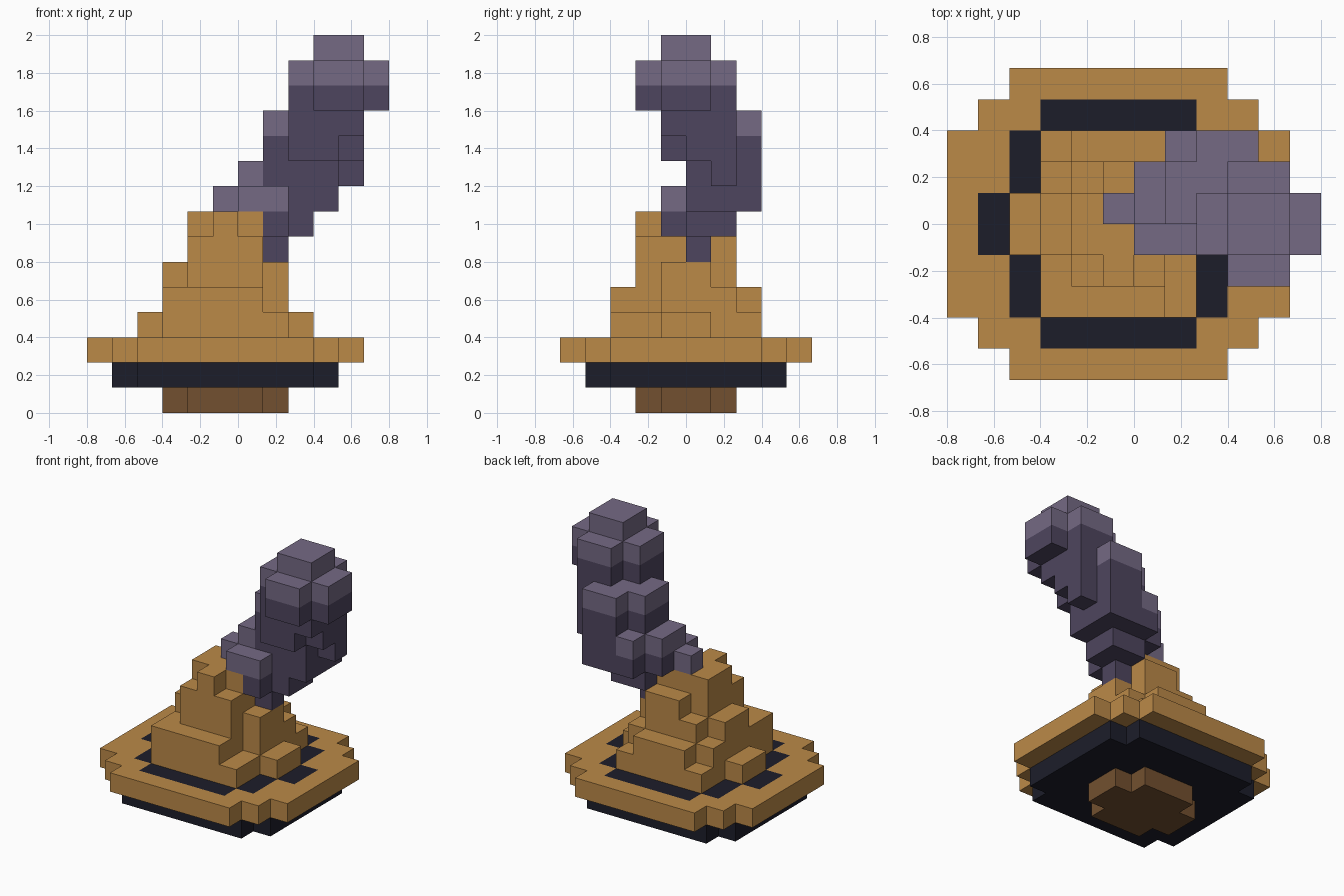
import bpy, bmesh, math
from mathutils import Vector

if "Cube" in bpy.data.objects:
    bpy.data.objects.remove(bpy.data.objects["Cube"], do_unlink=True)

U = 2 / 15                          # edge of one block
ORIGIN = Vector((-6, -5, 0))


def material(name, rgb):
    linear = [(c / 255) ** 2.2 for c in rgb] + [1]
    m = bpy.data.materials.new(name)
    m.use_nodes = True
    m.diffuse_color = linear
    bsdf = m.node_tree.nodes["Principled BSDF"]
    bsdf.inputs["Base Color"].default_value = linear
    bsdf.inputs["Roughness"].default_value = 0.9
    return m


gold = material("straw_gold", (186, 136, 73))
dark = material("charcoal", (34, 35, 46))
brown = material("wood_brown", (114, 81, 51))
light_purple = material("light_purple", (116, 105, 131))
deep_purple = material("deep_purple", (79, 71, 95))


def block(x, y, z):
    """Cells in half-open ranges of x, y and z."""
    return {(i, j, k) for i in range(*x) for j in range(*y) for k in range(*z)}


def plus(x, y, z):
    """A box with its four upright corner columns cut away."""
    (a, b), (c, d) = x, y
    return block((a + 1, b - 1), y, z) | block(x, (c + 1, d - 1), z)


def build(name, cells, mats, rule=lambda cell: 0):
    """Skin the cells with outer faces only, then merge flat regions."""
    bm = bmesh.new()
    for cell in sorted(cells):
        centre = Vector(cell) + Vector((.5, .5, .5))
        for axis in range(3):
            for sign in (-1, 1):
                n = Vector((0, 0, 0))
                n[axis] = sign
                if tuple(int(a + b) for a, b in zip(cell, n)) in cells:
                    continue
                u = Vector((0, 0, 0))
                u[(axis + 1) % 3] = 1
                v = n.cross(u)
                corners = [centre + (n + u * p + v * q) / 2
                           for p, q in ((-1, -1), (1, -1), (1, 1), (-1, 1))]
                face = bm.faces.new([bm.verts.new((c + ORIGIN) * U) for c in corners])
                face.material_index = rule(cell)
    bmesh.ops.remove_doubles(bm, verts=bm.verts, dist=U / 100)
    bmesh.ops.dissolve_limit(bm, angle_limit=math.radians(1), verts=bm.verts,
                             edges=bm.edges, delimit={'MATERIAL'})
    bmesh.ops.triangulate(bm, faces=[f for f in bm.faces if len(f.verts) > 4])
    mesh = bpy.data.meshes.new(name)
    bm.to_mesh(mesh)
    bm.free()
    for m in mats:
        mesh.materials.append(m)
    obj = bpy.data.objects.new(name, mesh)
    bpy.context.collection.objects.link(obj)
    return obj


# Wooden foot
build("foot", plus((3, 8), (3, 7), (0, 1)), [brown])

# Dark tray whose rim shows through the brim as a ring
ring = set()
for j in (1, 8):
    ring |= block((3, 8), (j, j + 1), (2, 3))
for i in (2, 8):
    ring |= block((i, i + 1), (2, 4), (2, 3)) | block((i, i + 1), (6, 8), (2, 3))
for i in (1, 9):
    ring |= block((i, i + 1), (4, 6), (2, 3))
build("tray", plus((1, 10), (1, 9), (1, 2)) | ring, [dark])

# Stepped brim
brim = (block((2, 9), (0, 10), (2, 3)) | block((1, 10), (1, 9), (2, 3))
        | block((0, 11), (2, 8), (2, 3)))
build("brim", brim - ring, [gold])

# Stepped cone
cone = block((3, 8), (2, 8), (3, 4)) | block((2, 9), (4, 6), (3, 4))
cone |= block((3, 7), (2, 7), (4, 5)) | block((4, 7), (7, 8), (4, 5))
cone |= block((7, 8), (4, 7), (4, 5))
cone |= block((4, 7), (3, 7), (5, 6)) | block((3, 8), (4, 6), (5, 6))
cone |= block((4, 7), (3, 6), (6, 7)) | block((5, 7), (6, 7), (6, 7))
cone |= block((4, 7), (4, 6), (7, 8)) | block((5, 6), (3, 4), (7, 8))
build("cone", cone, [gold])

# Leaning smoke plume: stem, curl, shoulder and cap
smoke = block((7, 8), (5, 6), (6, 7))
smoke |= block((7, 8), (4, 7), (7, 8)) | block((8, 9), (5, 7), (7, 8))
smoke |= block((5, 6), (5, 6), (8, 9)) | block((6, 8), (4, 5), (8, 9))
smoke |= block((6, 10), (5, 7), (8, 9)) | block((7, 10), (7, 8), (8, 10))
smoke |= block((6, 10), (5, 7), (9, 10)) | block((10, 11), (6, 7), (9, 10))
smoke |= block((8, 10), (4, 5), (10, 12)) | block((10, 11), (4, 5), (11, 12))
smoke |= block((7, 11), (5, 7), (10, 12)) | block((8, 10), (7, 8), (10, 12))
smoke |= plus((8, 12), (3, 7), (12, 14)) | block((9, 11), (4, 6), (14, 15))

# The uppermost block of every column is lighter
crest = {}
for i, j, k in smoke:
    crest[i, j] = max(k, crest.get((i, j), 0))
build("smoke", smoke, [deep_purple, light_purple],
      lambda c: int(crest[c[0], c[1]] == c[2]))
